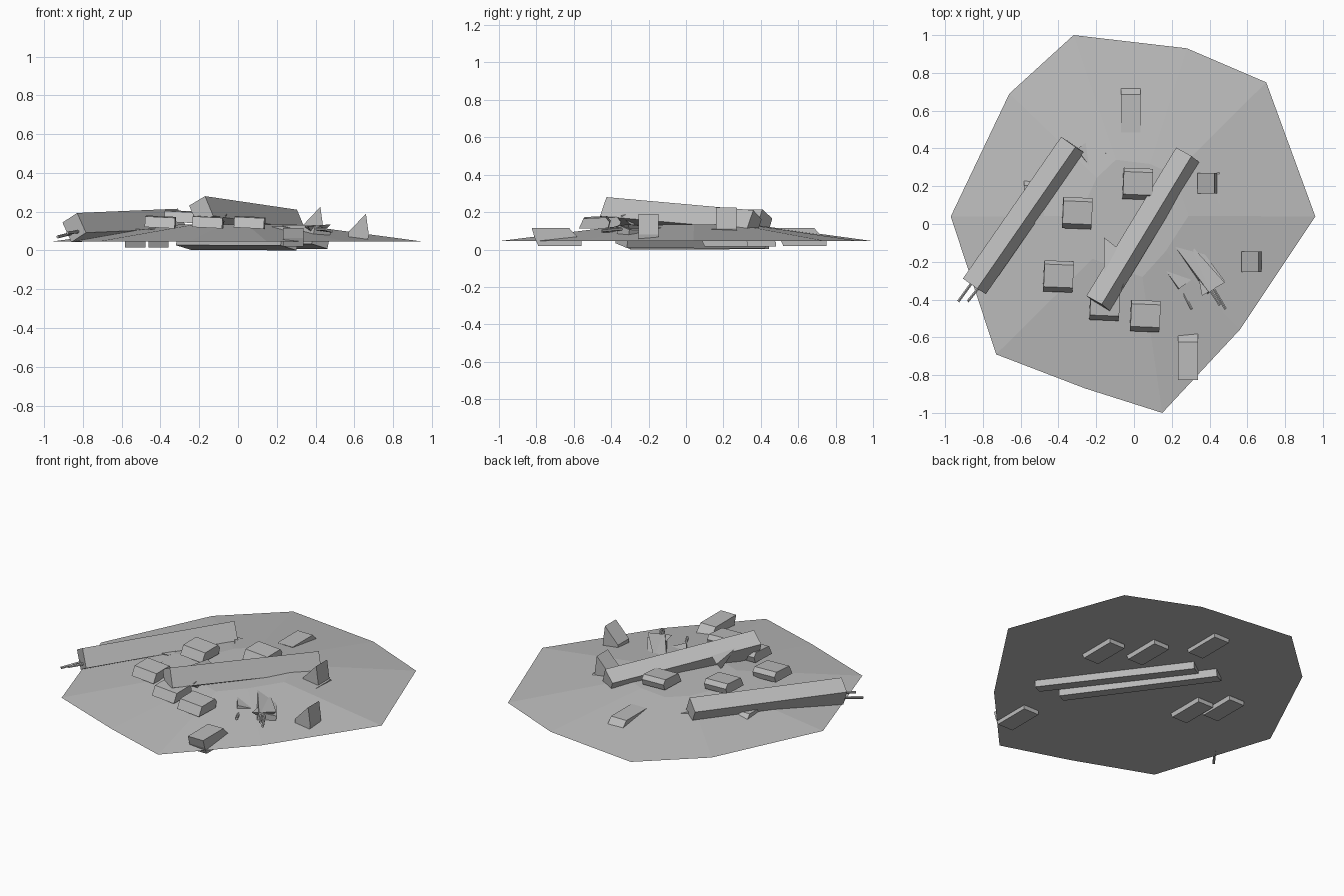
import bpy
import math
from mathutils import Vector, Matrix

cube = bpy.data.objects.get("Cube")
if cube:
    bpy.data.objects.remove(cube, do_unlink=True)

GREY = (0.5, 0.5, 0.5, 1)
concrete = bpy.data.materials.new("concrete_grey")
concrete.use_nodes = True
concrete.diffuse_color = GREY
bsdf = next(n for n in concrete.node_tree.nodes if n.type == "BSDF_PRINCIPLED")
bsdf.inputs["Base Color"].default_value = GREY


def add_mesh(name, verts, faces):
    mesh = bpy.data.meshes.new(name)
    mesh.from_pydata(verts, [], faces)
    mesh.materials.append(concrete)
    obj = bpy.data.objects.new(name, mesh)
    bpy.context.collection.objects.link(obj)
    return obj


def loft(name, rings):
    """Skin a stack of equal rings and cap both ends."""
    n = len(rings[0])
    verts = [v for ring in rings for v in ring]
    faces = [tuple(reversed(range(n))),
             tuple(range(len(verts) - n, len(verts)))]
    for r in range(len(rings) - 1):
        for i in range(n):
            j = (i + 1) % n
            faces.append((r * n + i, r * n + j, (r + 1) * n + j, (r + 1) * n + i))
    return add_mesh(name, verts, faces)


def bar(name, start, end, width, height, roll=0, sides=4):
    """Straight bar between two points, rolled about its own axis."""
    start, end = Vector(start), Vector(end)
    axis = (end - start).normalized()
    side = axis.cross(Vector((0, 0, 1))).normalized()
    up = side.cross(axis)
    ring = []
    for k in range(sides):
        a = math.tau * (k + 0.5) / sides
        p = Vector((math.cos(a) * width, math.sin(a) * height))
        p /= 2 * math.cos(math.pi / sides)
        c, s = math.cos(roll), math.sin(roll)
        ring.append(side * (p.x * c - p.y * s) + up * (p.x * s + p.y * c))
    return loft(name, [[end + p for p in ring], [start + p for p in ring]])


def prism(name, centre, profile, width, turn=0, lean=0):
    """Profile in the yz plane drawn out along x."""
    m = (Matrix.Translation(centre) @ Matrix.Rotation(turn, 4, "Z")
         @ Matrix.Rotation(lean, 4, "Y"))
    rings = [[m @ Vector((x, y, z)) for y, z in profile]
             for x in (-width / 2, width / 2)]
    return loft(name, rings)


# Low mound with a flat underside and a small plateau
outline = [(-0.97, 0.04), (-0.73, -0.69), (-0.26, -0.87), (0.15, -1.0), (0.56, -0.56),
           (0.96, 0.04), (0.70, 0.75), (0.28, 0.93), (-0.32, 1.0), (-0.66, 0.69)]
loft("rubble_mound", [[(x, y, 0.045) for x, y in outline],
                      [(x * 0.3, y * 0.31 + 0.03, 0.135) for x, y in outline]])

# Fallen beams lying on top and half buried beams crossing beneath
beams = [
    ("left_beam", (-0.845, -0.33, 0.118), (-0.325, 0.42, 0.14), 0.115, 28),
    ("middle_beam", (-0.19, -0.42, 0.205), (0.285, 0.365, 0.135), 0.115, 28),
    ("buried_beam_outer", (0.43, -0.34, 0.07), (-0.12, 0.40, 0.066), 0.10, -14),
    ("buried_beam_inner", (0.27, -0.32, 0.062), (-0.27, 0.42, 0.063), 0.10, -14),
]
for name, start, end, height, roll in beams:
    bar(name, start, end, 0.105, height, math.radians(roll))

# Reinforcing rods sticking out of broken beam ends
rods = [((-0.85, -0.30, 0.09), (-0.93, -0.41, 0.07)),
        ((-0.80, -0.31, 0.10), (-0.88, -0.41, 0.09)),
        ((0.42, -0.34, 0.11), (0.485, -0.45, 0.10)),
        ((0.39, -0.33, 0.11), (0.455, -0.43, 0.11)),
        ((0.25, -0.34, 0.09), (0.305, -0.45, 0.10))]
for i, (start, end) in enumerate(rods):
    bar(f"rod_{i + 1}", start, end, 0.014, 0.014, 0, 6)

# Broken blocks with sloping sides
block = [(-0.085, -0.03), (0.07, -0.03), (0.08, 0.005), (0.06, 0.03), (-0.06, 0.025)]
spots = [(-0.30, 0.06, 0.175), (0.02, 0.215, 0.175), (-0.40, -0.275, 0.147),
         (-0.155, -0.425, 0.147), (0.06, -0.485, 0.145)]
for i, spot in enumerate(spots):
    prism(f"block_{i + 1}", spot, block, 0.155, -0.04, 0.05)

# Leaning slabs, some sunk through the underside
slab = [(-0.11, 0.0), (-0.09, -0.045), (0.14, -0.045), (0.14, -0.02), (0.075, 0.05), (-0.125, 0.05)]
for i, (x, y, z) in enumerate([(0.285, -0.70, 0.065), (-0.017, 0.61, 0.065),
                               (-0.41, 0.0, 0.06), (-0.53, 0.13, 0.06),
                               (0.40, 0.19, 0.06), (0.20, 0.34, 0.06)]):
    prism(f"slab_{i + 1}", (x, y, z), slab, 0.105, -0.0)

# Upright wedges
wedge = [(-0.05, -0.07), (0.05, -0.07), (0.055, -0.045), (0.04, 0.065), (-0.05, -0.03)]
for i, spot in enumerate([(0.385, 0.215, 0.16), (0.62, -0.20, 0.125)]):
    prism(f"wedge_{i + 1}", spot, wedge, 0.108, math.pi / 2).scale = (1, 1, 1)
    obj = bpy.data.objects[f"wedge_{i + 1}"]
    # face the tall edge outwards
    for v in obj.data.vertices:
        v.co.x = 2 * spot[0] - v.co.x
    obj.data.flip_normals()

# Sharp splinters
splinters = [
    [(-0.16, -0.07, 0.20), (-0.07, -0.14, 0.215), (-0.16, -0.27, 0.23), (-0.13, -0.16, 0.13)],
    [(-0.05, -0.25, 0.21), (-0.13, -0.34, 0.17), (-0.06, -0.35, 0.18), (-0.08, -0.28, 0.12)],
    [(0.31, -0.12, 0.115), (0.48, -0.31, 0.135), (0.36, -0.38, 0.125), (0.40, -0.29, 0.06)],
]
for i, points in enumerate(splinters):
    add_mesh(f"splinter_{i + 1}", points, [(0, 2, 1), (0, 1, 3), (1, 2, 3), (2, 0, 3)])
